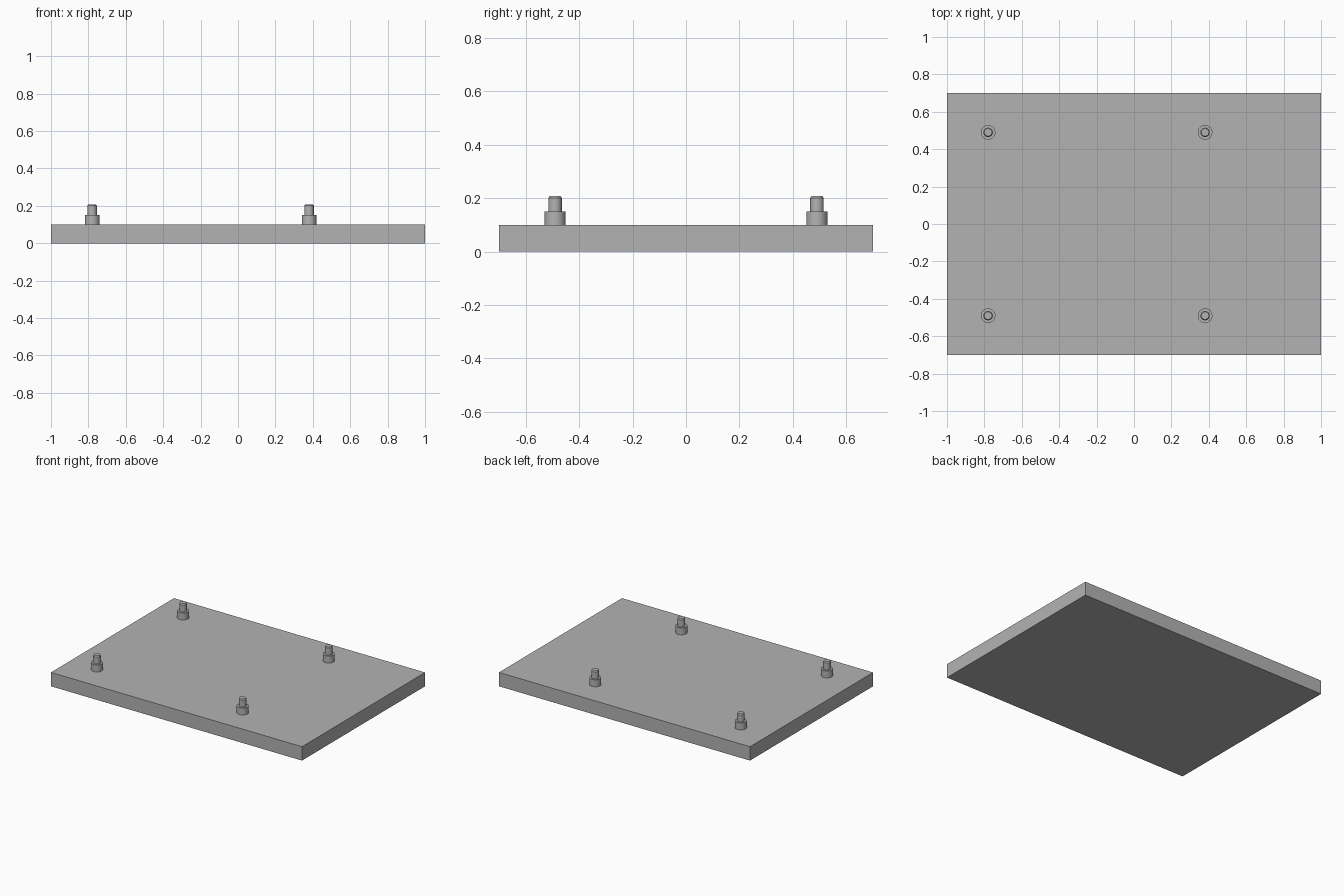
import bpy, bmesh, math

if "Cube" in bpy.data.objects:
    bpy.data.objects.remove(bpy.data.objects["Cube"])

grey = bpy.data.materials.new("plain grey")
grey.diffuse_color = (0.45, 0.45, 0.45, 1)
grey.use_nodes = True
grey.node_tree.nodes["Principled BSDF"].inputs["Base Color"].default_value = grey.diffuse_color


def finish(bm, name, location):
    bmesh.ops.recalc_face_normals(bm, faces=bm.faces)
    mesh = bpy.data.meshes.new(name)
    bm.to_mesh(mesh)
    bm.free()
    mesh.materials.append(grey)
    obj = bpy.data.objects.new(name, mesh)
    obj.location = location
    bpy.context.collection.objects.link(obj)
    return obj


def lathe(name, profile, location, sides=48):
    # Spin a radius/height profile around z
    bm = bmesh.new()
    verts = [bm.verts.new((r, 0, z)) for r, z in profile]
    edges = [bm.edges.new(pair) for pair in zip(verts, verts[1:])]
    bmesh.ops.spin(bm, geom=verts + edges, cent=(0, 0, 0), axis=(0, 0, 1),
                   angle=math.tau, steps=sides, use_duplicate=False)
    bmesh.ops.remove_doubles(bm, verts=bm.verts, dist=1e-5)
    obj = finish(bm, name, location)
    bpy.context.view_layer.objects.active = obj
    obj.select_set(True)
    bpy.ops.object.shade_smooth_by_angle(angle=math.radians(30))
    obj.select_set(False)


# Base plate
bm = bmesh.new()
bmesh.ops.create_cube(bm, size=1)
bmesh.ops.scale(bm, vec=(2, 1.4, 0.1), verts=bm.verts)
finish(bm, "base_plate", (0, 0, 0.05))

# Stepped standoffs: wide collar, narrow pin with a chamfered tip
standoff = [(0, 0), (0.039, 0), (0.039, 0.05), (0.025, 0.05),
            (0.025, 0.101), (0.020, 0.108), (0, 0.108)]
for x, side in ((-0.78, "left"), (0.38, "right")):
    for y, end in ((-0.49, "front"), (0.49, "back")):
        lathe(f"standoff_{end}_{side}", standoff, (x, y, 0.1))
